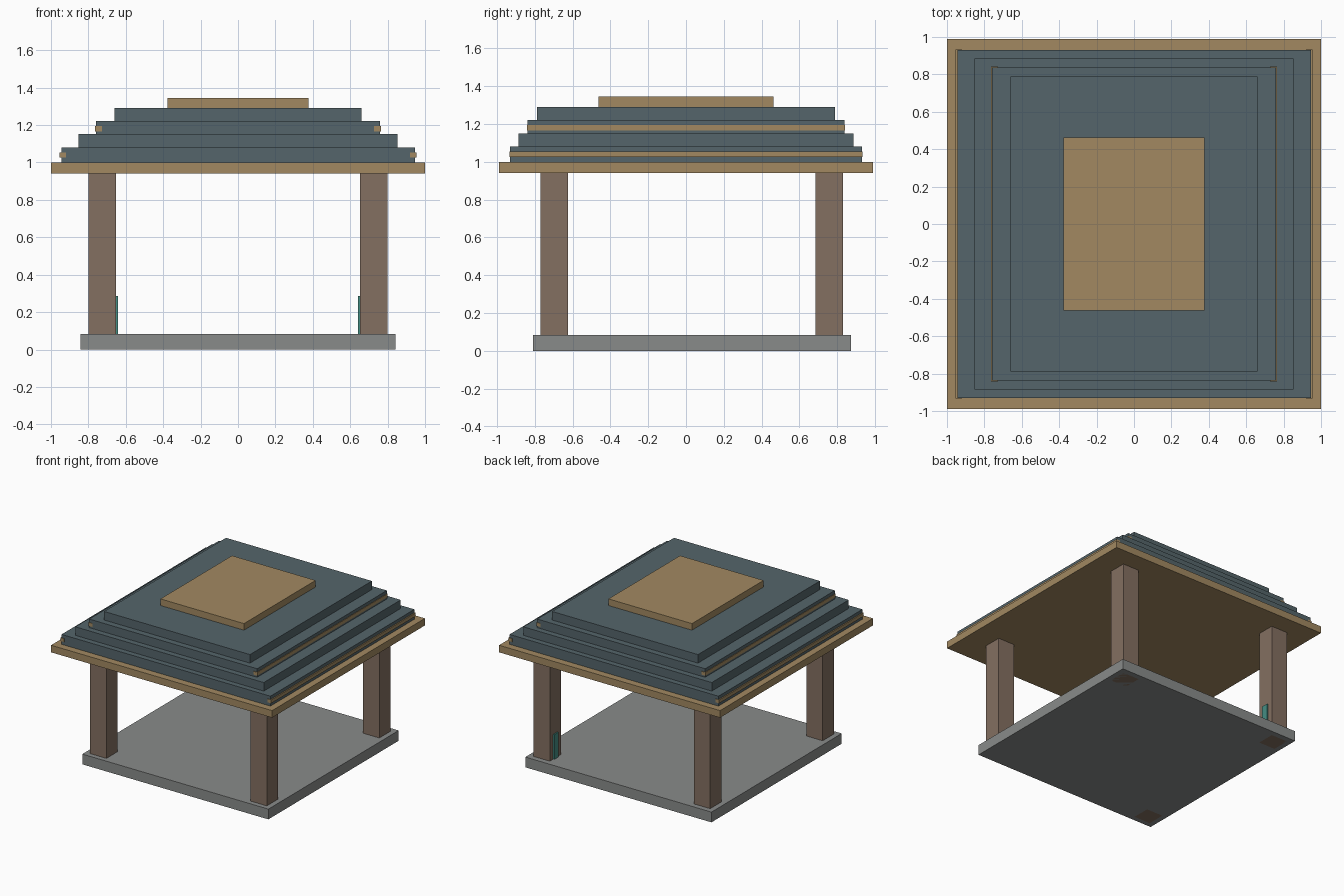
import bpy

if "Cube" in bpy.data.objects:
    bpy.data.objects.remove(bpy.data.objects["Cube"])


def material(name, rgb):
    m = bpy.data.materials.new(name)
    m.diffuse_color = (*rgb, 1)
    m.use_nodes = True
    m.node_tree.nodes["Principled BSDF"].inputs["Base Color"].default_value = m.diffuse_color
    return m


WOOD = material("tan_wood", (0.36, 0.25, 0.12))
POST = material("brown_wood", (0.23, 0.16, 0.12))
SLATE = material("slate", (0.09, 0.13, 0.145))
STONE = material("stone", (0.25, 0.26, 0.255))
TEAL = material("teal", (0.06, 0.27, 0.23))


def box(name, x, y, z, mat):
    """Box from (min, max) ranges along each axis."""
    bpy.ops.mesh.primitive_cube_add(size=1, location=[sum(r) / 2 for r in (x, y, z)])
    ob = bpy.context.object
    ob.name = name
    ob.scale = [r[1] - r[0] for r in (x, y, z)]
    bpy.ops.object.transform_apply(location=False, rotation=False, scale=True)
    ob.data.materials.append(mat)
    return ob


def slab(name, hx, hy, z0, z1, mat):
    return box(name, (-hx, hx), (-hy, hy), (z0, z1), mat)


def side_range(side, inner, outer):
    return tuple(sorted((side * inner, side * outer)))


# Floor slab, slightly behind the roof centre
box("floor_slab", (-0.842, 0.842), (-0.81, 0.874), (0, 0.084), STONE)

# Four posts, running through the floor to the ground
for side, s in (("left", -1), ("right", 1)):
    for end, y in (("front", (-0.77, -0.624)), ("back", (0.684, 0.83))):
        box(f"{end}_{side}_post", side_range(s, 0.652, 0.80), y, (0, 0.942), POST)
    # Small teal plate on the inner face of each back post
    box(f"{side}_post_plate", side_range(s, 0.642, 0.654), (0.73, 0.785), (0.084, 0.287), TEAL)

# Eave board and stepped roof tiers
slab("eave_board", 1.0, 0.988, 0.942, 1.0, WOOD)
tiers = [(0.945, 0.93), (0.853, 0.885), (0.76, 0.838), (0.66, 0.788)]
heights = [1.0, 1.081, 1.151, 1.221, 1.291]
for i, (hx, hy) in enumerate(tiers):
    slab(f"roof_tier_{i + 1}", hx, hy, heights[i], heights[i + 1], SLATE)
slab("roof_cap", 0.378, 0.463, 1.291, 1.345, WOOD)

# Trim battens along the sides of the first and third tiers
for side, s in (("left", -1), ("right", 1)):
    for level, x0, x1, hy, z in (("lower", 0.92, 0.954, 0.934, 1.026),
                                 ("upper", 0.728, 0.764, 0.842, 1.166)):
        box(f"{level}_{side}_batten", side_range(s, x0, x1), (-hy, hy), (z, z + 0.028), WOOD)
